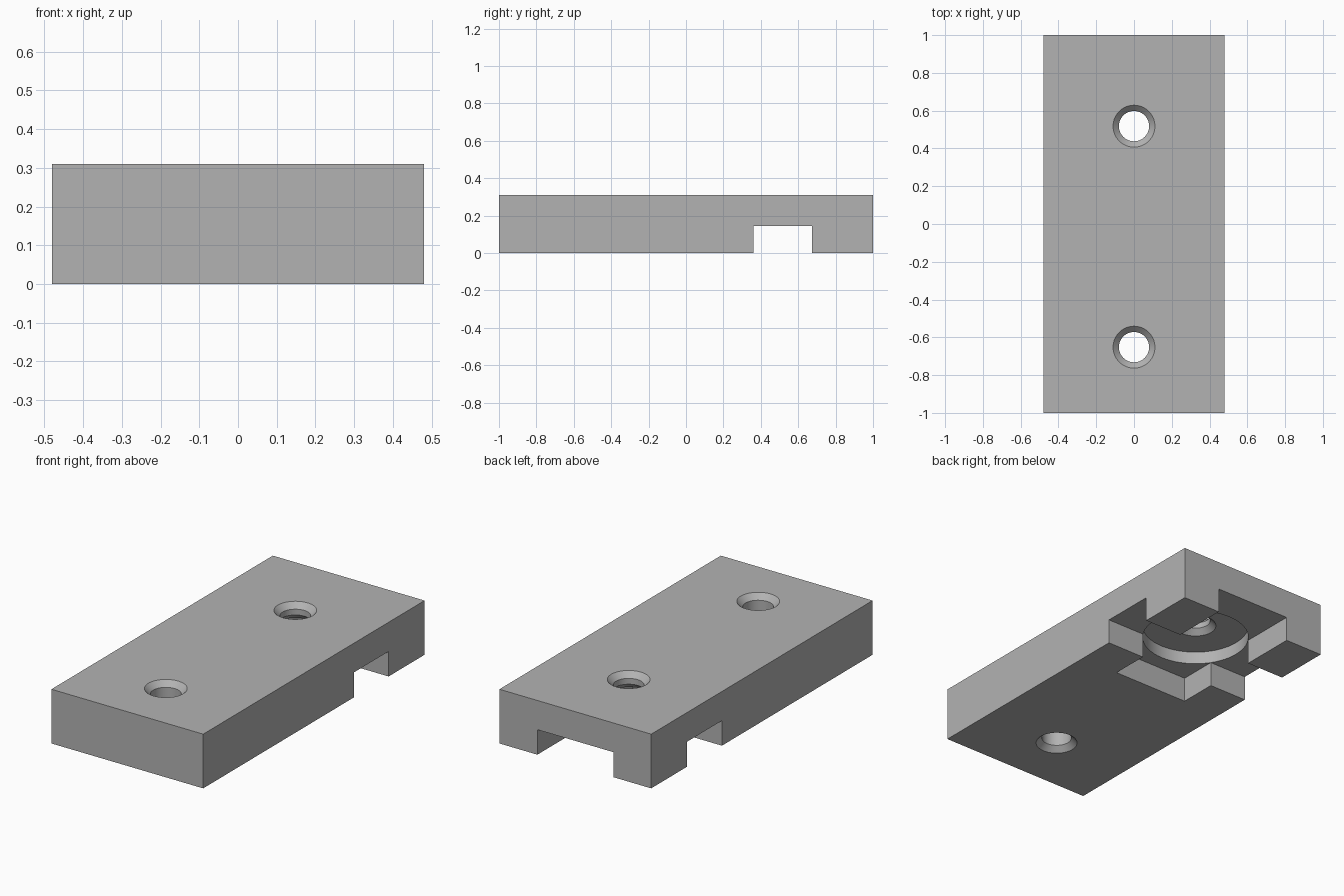
import bpy, bmesh, math

cube = bpy.data.objects.get("Cube")
if cube:
    bpy.data.objects.remove(cube, do_unlink=True)

WIDTH, LENGTH, HEIGHT = 0.96, 2.0, 0.31
POCKET_Y, FRONT_HOLE_Y = 0.518, -0.652
CHANNEL_HALF, SLOT_HALF, SLOT_FRONT = 0.157, 0.24, 0.14
CHANNEL_TOP, POCKET_TOP, POCKET_R = 0.143, 0.215, 0.286
HOLE_R, RIM_R = 0.08, 0.111
BEVEL = RIM_R - HOLE_R
OVER = 0.05  # how far cutters reach past the block

grey = bpy.data.materials.new("light_grey")
grey.use_nodes = True
colour = (0.45, 0.45, 0.45, 1)
grey.diffuse_color = colour
grey.node_tree.nodes["Principled BSDF"].inputs["Base Color"].default_value = colour


def make_object(name, bm):
    bmesh.ops.recalc_face_normals(bm, faces=bm.faces)
    mesh = bpy.data.meshes.new(name)
    bm.to_mesh(mesh)
    bm.free()
    mesh.materials.append(grey)
    obj = bpy.data.objects.new(name, mesh)
    bpy.context.collection.objects.link(obj)
    return obj


def prism(name, outline, z0, z1):
    """Extrude a flat outline between two heights."""
    bm = bmesh.new()
    face = bm.faces.new([bm.verts.new((x, y, z0)) for x, y in outline])
    new = bmesh.ops.extrude_face_region(bm, geom=[face])["geom"]
    verts = [v for v in new if isinstance(v, bmesh.types.BMVert)]
    bmesh.ops.translate(bm, vec=(0, 0, z1 - z0), verts=verts)
    return make_object(name, bm)


def lathe(name, profile, y, sides=64):
    """Turn a (radius, height) profile around an upright axis."""
    bm = bmesh.new()
    angles = [2 * math.pi * i / sides for i in range(sides)]
    rings = [[bm.verts.new((r * math.cos(a), y + r * math.sin(a), z)) for a in angles]
             for r, z in profile]
    for low, high in zip(rings, rings[1:]):
        for i in range(sides):
            j = (i + 1) % sides
            bm.faces.new((low[i], low[j], high[j], high[i]))
    bm.faces.new(rings[0])
    bm.faces.new(rings[-1])
    return make_object(name, bm)


# Main block
w, l = WIDTH / 2, LENGTH / 2
block = prism("mounting_block", [(-w, -l), (w, -l), (w, l), (-w, l)], 0, HEIGHT)

# Cross-shaped channel underneath, open at both sides and the back
c0, c1 = POCKET_Y - CHANNEL_HALF, POCKET_Y + CHANNEL_HALF
s, ex, ey = SLOT_HALF, w + OVER, l + OVER
half = [(s, SLOT_FRONT), (s, c0), (ex, c0), (ex, c1), (s, c1), (s, ey)]
cross = half + [(-x, y) for x, y in reversed(half)]
cutters = [prism("channel_cutter", cross, -OVER, CHANNEL_TOP)]

# Round pocket with a hole, and the plain front hole, countersunk at both ends
top = [(HOLE_R, HEIGHT - BEVEL), (RIM_R + OVER, HEIGHT + OVER)]
cutters.append(lathe("pocket_cutter", [
    (POCKET_R, CHANNEL_TOP - OVER), (POCKET_R, POCKET_TOP),
    (RIM_R, POCKET_TOP), (HOLE_R, POCKET_TOP + BEVEL)] + top, POCKET_Y))
cutters.append(lathe("front_hole_cutter", [
    (RIM_R + OVER, -OVER), (HOLE_R, BEVEL)] + top, FRONT_HOLE_Y))

# Cut the block, then drop the cutters
bpy.ops.object.select_all(action="DESELECT")
block.select_set(True)
bpy.context.view_layer.objects.active = block
for cutter in cutters:
    cutter.hide_render = True
    mod = block.modifiers.new(cutter.name, "BOOLEAN")
    mod.operation = "DIFFERENCE"
    mod.solver = "EXACT"
    mod.object = cutter
    bpy.ops.object.modifier_apply(modifier=mod.name)
    bpy.data.objects.remove(cutter, do_unlink=True)

bpy.ops.object.shade_smooth_by_angle(angle=math.radians(30))
